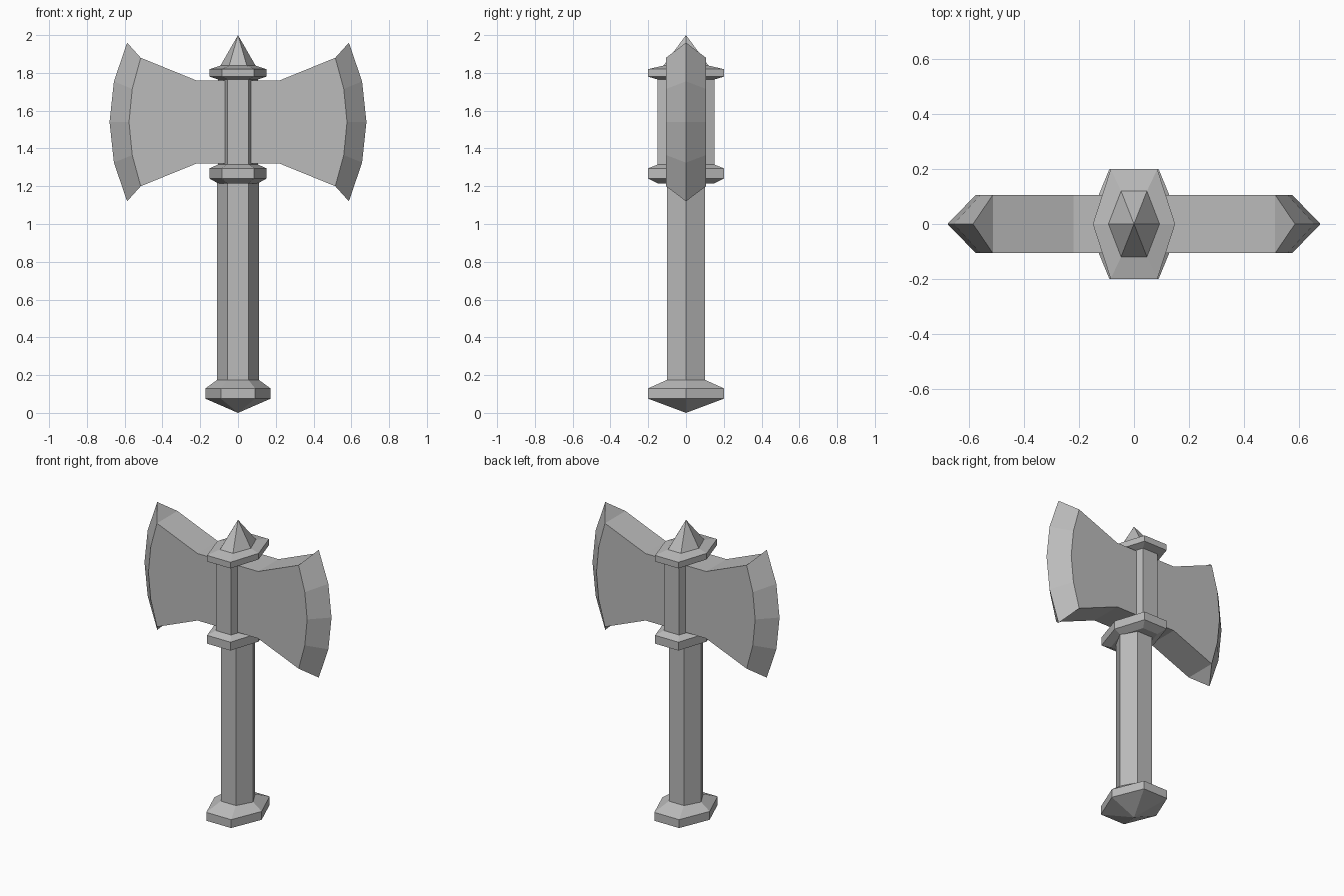
import bpy
import bmesh

cube = bpy.data.objects.get("Cube")
if cube:
    bpy.data.objects.remove(cube, do_unlink=True)

steel = bpy.data.materials.new("grey_steel")
steel.use_nodes = True
grey = (0.5, 0.5, 0.5, 1)
steel.diffuse_color = grey
steel.node_tree.nodes["Principled BSDF"].inputs["Base Color"].default_value = grey


def finish(name, bm):
    bmesh.ops.remove_doubles(bm, verts=bm.verts, dist=0.0001)
    bmesh.ops.recalc_face_normals(bm, faces=bm.faces)
    mesh = bpy.data.meshes.new(name)
    bm.to_mesh(mesh)
    bm.free()
    mesh.materials.append(steel)
    obj = bpy.data.objects.new(name, mesh)
    bpy.context.collection.objects.link(obj)


def hex_loft(name, rings):
    """Stack six-sided rings given as (z, corner x, flat y, flat half width)."""
    bm = bmesh.new()
    loops = []
    for z, x, y, w in rings:
        corners = [(x, 0), (w, y), (-w, y), (-x, 0), (-w, -y), (w, -y)]
        loops.append([bm.verts.new((cx, cy, z)) for cx, cy in corners])
    for low, high in zip(loops, loops[1:]):
        for i in range(6):
            j = (i + 1) % 6
            bm.faces.new((low[i], low[j], high[j], high[i]))
    bm.faces.new(loops[0])
    bm.faces.new(loops[-1])
    # Rings of zero size collapse to a point
    bmesh.ops.dissolve_degenerate(bm, dist=0.0001, edges=bm.edges)
    finish(name, bm)


# Shared cross-sections
grip = (0.11, 0.1, 0.055)
core = (0.105, 0.15, 0.055)
rim = (0.15, 0.2, 0.085)
knob = (0.172, 0.2, 0.09)
spike = (0.095, 0.122, 0.048)
tip = (0, 0, 0)

hex_loft("pommel", [(0, *tip), (0.075, *knob), (0.13, *knob), (0.175, *grip)])
hex_loft("handle", [(0.17, *grip), (1.24, *grip)])
hex_loft("lower_collar", [(1.215, *core), (1.24, *rim), (1.295, *rim), (1.315, *core)])
hex_loft("head_core", [(1.3, *core), (1.78, *core)])
hex_loft("upper_collar", [(1.765, *core), (1.78, *rim), (1.82, *rim), (1.838, *spike)])
hex_loft("top_spike", [(1.835, *spike), (2, *tip)])


# Blades: a flat body whose flared end is ground to a central cutting edge
MID_Z, HALF = 1.54, 0.106
cheek = [(0.515, 0.34), (0.56, 0.175), (0.577, 0), (0.56, -0.175), (0.515, -0.34)]
edge = [(0.587, 0.42), (0.657, 0.215), (0.68, 0), (0.657, -0.215), (0.587, -0.42)]
neck = [(0.22, -0.22), (0, -0.22), (0, 0.22), (0.22, 0.22)]


def blade(name, side):
    bm = bmesh.new()

    def ring(points, y):
        return [bm.verts.new((side * x, y, MID_Z + z)) for x, z in points]

    front = ring(cheek + neck, -HALF)
    back = ring(cheek + neck, HALF)
    ridge = ring(edge, 0)
    bm.faces.new(front)
    bm.faces.new(back)
    for i in range(4):
        for rim_verts in (front, back):
            bm.faces.new((rim_verts[i], rim_verts[i + 1], ridge[i + 1], ridge[i]))
    for i in range(4, len(front)):
        j = (i + 1) % len(front)
        bm.faces.new((front[i], front[j], back[j], back[i]))
    for i in (0, 4):
        bm.faces.new((front[i], back[i], ridge[i]))
    finish(name, bm)


blade("left_blade", 1)
blade("right_blade", -1)
